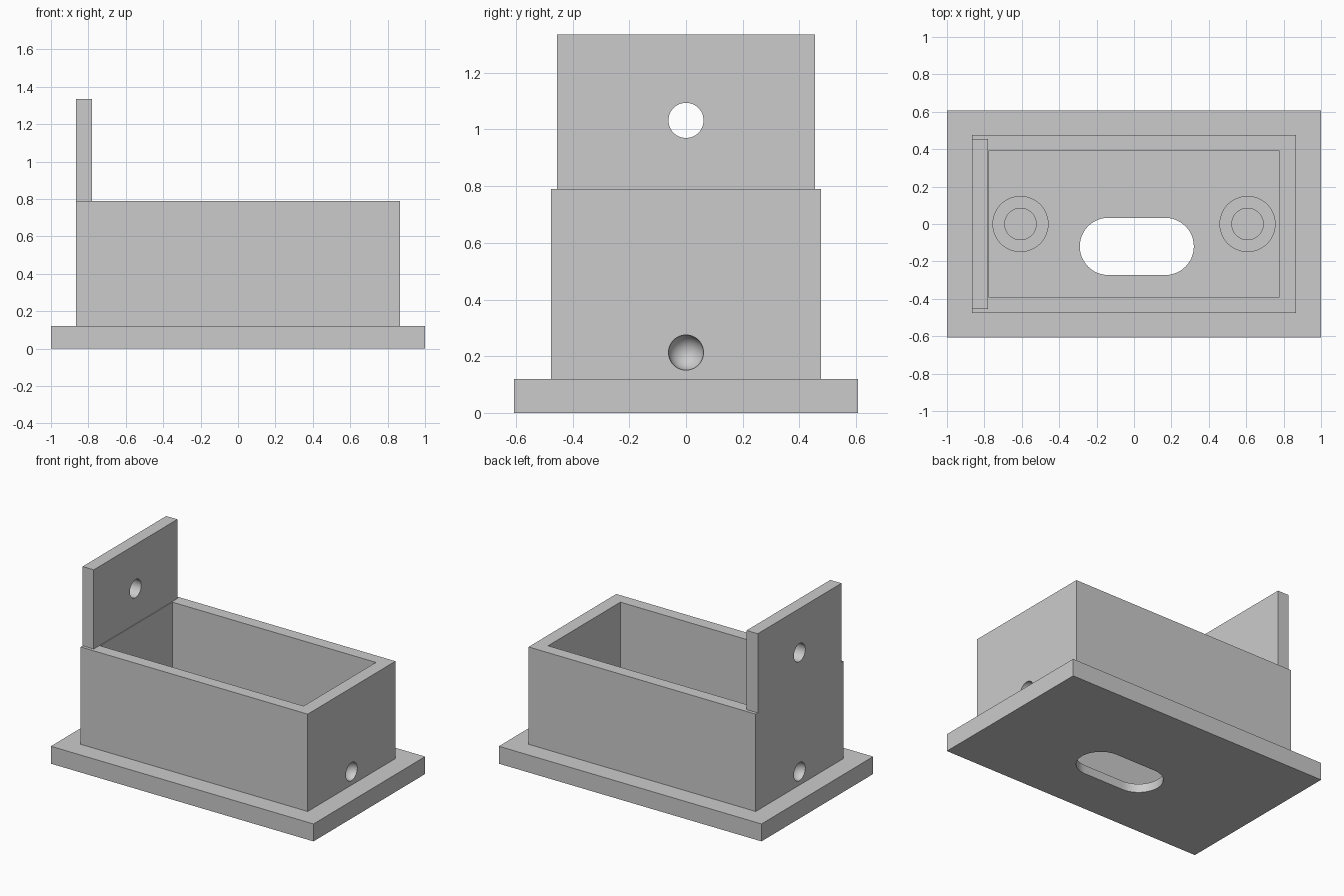
import bpy
import bmesh
import math
from mathutils import Matrix, Vector

if "Cube" in bpy.data.objects:
    bpy.data.objects.remove(bpy.data.objects["Cube"], do_unlink=True)

GREY = 0.6
mat = bpy.data.materials.new("plain grey")
mat.use_nodes = True
mat.diffuse_color = (GREY, GREY, GREY, 1)
mat.node_tree.nodes["Principled BSDF"].inputs["Base Color"].default_value = (GREY, GREY, GREY, 1)


def finish(name, bm):
    bmesh.ops.recalc_face_normals(bm, faces=bm.faces)
    mesh = bpy.data.meshes.new(name)
    bm.to_mesh(mesh)
    bm.free()
    obj = bpy.data.objects.new(name, mesh)
    bpy.context.collection.objects.link(obj)
    mesh.materials.append(mat)
    return obj


def box(name, low, high):
    low, high = Vector(low), Vector(high)
    bm = bmesh.new()
    place = Matrix.Translation((low + high) / 2) @ Matrix.Diagonal((*(high - low), 1))
    bmesh.ops.create_cube(bm, size=1, matrix=place)
    return finish(name, bm)


def cylinder(name, centre, radius, depth, axis="Z"):
    bm = bmesh.new()
    turn = Matrix.Rotation(math.pi / 2, 4, "Y") if axis == "X" else Matrix()
    bmesh.ops.create_cone(bm, cap_ends=True, segments=48, radius1=radius, radius2=radius,
                          depth=depth, matrix=Matrix.Translation(centre) @ turn)
    return finish(name, bm)


def ball(name, centre, radius):
    bm = bmesh.new()
    bmesh.ops.create_uvsphere(bm, u_segments=48, v_segments=24, radius=radius,
                              matrix=Matrix.Translation(centre))
    return finish(name, bm)


def slot(name, centre, half_length, radius, depth):
    # Rounded slot profile pushed up into a solid
    bm = bmesh.new()
    verts = []
    for side in (1, -1):
        for i in range(25):
            a = math.pi * (i / 24 - 0.5)
            x = side * (half_length - radius + radius * math.cos(a))
            y = side * radius * math.sin(a)
            verts.append(bm.verts.new((centre[0] + x, centre[1] + y, centre[2] - depth / 2)))
    face = bm.faces.new(verts)
    top = bmesh.ops.extrude_face_region(bm, geom=[face])["geom"]
    bmesh.ops.translate(bm, vec=(0, 0, depth),
                        verts=[v for v in top if isinstance(v, bmesh.types.BMVert)])
    return finish(name, bm)


def combine(obj, other, operation):
    mod = obj.modifiers.new(operation.lower(), "BOOLEAN")
    mod.operation = operation
    mod.solver = "EXACT"
    mod.object = other
    bpy.context.view_layer.objects.active = obj
    bpy.ops.object.modifier_apply(modifier=mod.name)
    bpy.data.objects.remove(other, do_unlink=True)


BASE_TOP, FLOOR, RIM, TOP = 0.12, 0.06, 0.79, 1.335
OUT_X, IN_X = 0.865, 0.775

# Base flange with the open-topped box standing on it
housing = box("housing", (-1, -0.607, 0), (1, 0.607, BASE_TOP))
combine(housing, box("walls", (-OUT_X, -0.477, 0.03), (OUT_X, 0.477, RIM)), "UNION")
combine(housing, box("cavity", (-IN_X, -0.393, FLOOR), (IN_X, 0.393, 1)), "DIFFERENCE")

# Cable slot through the floor
combine(housing, slot("slot_cutter", (0.015, -0.12, 0), 0.305, 0.153, 0.4), "DIFFERENCE")

# Round dimples low on both end walls
for side in (-1, 1):
    combine(housing, ball("dimple_cutter", (side * OUT_X, 0, 0.213), 0.062), "DIFFERENCE")

# Upright mounting tab with its hole
tab = box("mounting_tab", (-OUT_X, -0.455, RIM), (-IN_X - 0.005, 0.455, TOP))
combine(tab, cylinder("tab_cutter", (-0.82, 0, 1.032), 0.062, 0.4, "X"), "DIFFERENCE")

# Hollow screw posts on the floor
parts = [housing, tab]
POST_TOP = 0.3
for side, name in ((-1, "right_post"), (1, "left_post")):
    x = side * 0.607
    post = cylinder(name, (x, 0, (FLOOR + POST_TOP) / 2), 0.15, POST_TOP - FLOOR)
    combine(post, cylinder("bore_cutter", (x, 0, POST_TOP), 0.084, 0.4), "DIFFERENCE")
    parts.append(post)

# Smooth the round surfaces and keep the corners crisp
bpy.ops.object.select_all(action="DESELECT")
for obj in parts:
    obj.select_set(True)
bpy.context.view_layer.objects.active = housing
bpy.ops.object.shade_smooth_by_angle(angle=math.radians(30))
